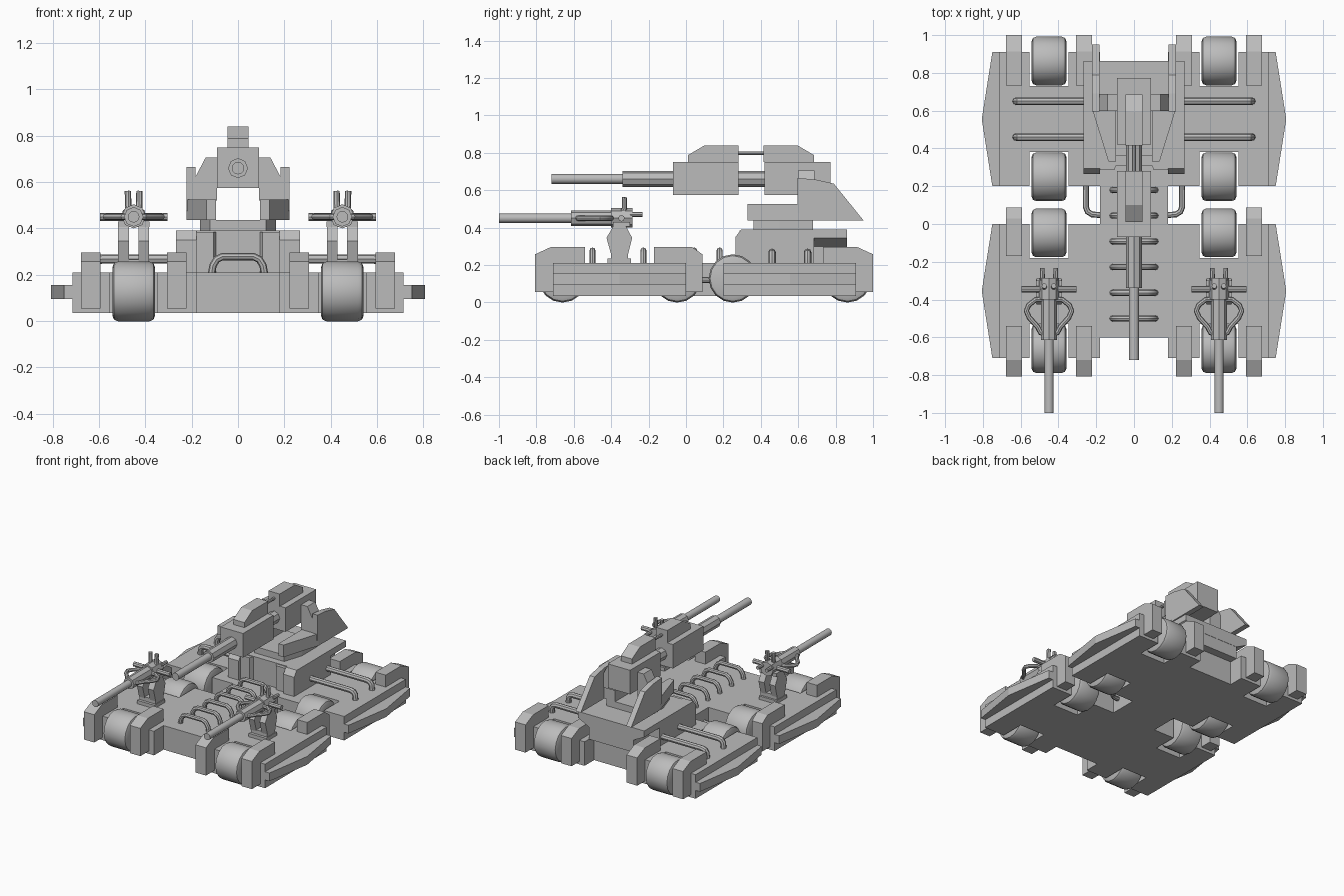
import bpy, bmesh, math
from mathutils import Matrix, Vector

cube = bpy.data.objects.get("Cube")
if cube:
    bpy.data.objects.remove(cube)

grey = bpy.data.materials.new("plain_grey")
grey.use_nodes = True
grey.diffuse_color = (0.5, 0.5, 0.5, 1)
grey.node_tree.nodes["Principled BSDF"].inputs["Base Color"].default_value = (0.5, 0.5, 0.5, 1)


def add(name, mesh, smooth=False):
    ob = bpy.data.objects.new(name, mesh)
    bpy.context.collection.objects.link(ob)
    mesh.materials.clear()
    mesh.materials.append(grey)
    if smooth:
        bpy.ops.object.select_all(action='DESELECT')
        ob.select_set(True)
        bpy.context.view_layer.objects.active = ob
        bpy.ops.object.shade_smooth_by_angle(angle=math.radians(35))
    return ob


def prism(name, pts, axis, lo, hi):
    """Extrude a 2D outline along an axis; outline order is the other two axes."""
    place = {'x': lambda a, b, c: (c, a, b),
             'y': lambda a, b, c: (a, c, b),
             'z': lambda a, b, c: (a, b, c)}[axis]
    bm = bmesh.new()
    low = [bm.verts.new(place(a, b, lo)) for a, b in pts]
    top = [bm.verts.new(place(a, b, hi)) for a, b in pts]
    bm.faces.new(low)
    bm.faces.new(top)
    for i in range(len(pts)):
        j = (i + 1) % len(pts)
        bm.faces.new((low[i], low[j], top[j], top[i]))
    bmesh.ops.recalc_face_normals(bm, faces=bm.faces)
    me = bpy.data.meshes.new(name)
    bm.to_mesh(me)
    bm.free()
    return add(name, me)


def box(name, x0, x1, y0, y1, z0, z1):
    return prism(name, [(x0, y0), (x1, y0), (x1, y1), (x0, y1)], 'z', z0, z1)


def side_prism(name, pts, s, x0, x1):
    return prism(name, pts, 'x', min(s * x0, s * x1), max(s * x0, s * x1))


def rod(name, start, end, radius, sides=12):
    a, b = Vector(start), Vector(end)
    turn = (b - a).to_track_quat('Z', 'Y').to_matrix().to_4x4()
    bm = bmesh.new()
    bmesh.ops.create_cone(bm, cap_ends=True, segments=sides, radius1=radius, radius2=radius,
                          depth=(b - a).length, matrix=Matrix.Translation((a + b) / 2) @ turn)
    me = bpy.data.meshes.new(name)
    bm.to_mesh(me)
    bm.free()
    return add(name, me, sides > 8)


def pipe(name, pts, radius):
    cu = bpy.data.curves.new(name, 'CURVE')
    cu.dimensions = '3D'
    cu.bevel_depth = radius
    cu.bevel_resolution = 2
    cu.use_fill_caps = True
    sp = cu.splines.new('POLY')
    sp.points.add(len(pts) - 1)
    for p, co in zip(sp.points, pts):
        p.co = (*co, 1)
    tmp = bpy.data.objects.new(name, cu)
    me = bpy.data.meshes.new_from_object(tmp)
    bpy.data.objects.remove(tmp)
    return add(name, me, True)


def wheel(name, x, y):
    bm = bmesh.new()
    bmesh.ops.create_cone(bm, cap_ends=True, segments=16, radius1=0.129, radius2=0.129, depth=0.185,
                          matrix=Matrix.Translation((x, y, 0.128)) @ Matrix.Rotation(math.pi / 2, 4, 'Y'))
    rims = [e for e in bm.edges if any(len(f.verts) > 4 for f in e.link_faces)]
    bmesh.ops.bevel(bm, geom=rims, offset=0.025, segments=2, profile=0.5, affect='EDGES')
    me = bpy.data.meshes.new(name)
    bm.to_mesh(me)
    bm.free()
    add(name, me, True)


# Two hull modules with wheel notches, mirrored front to back
half = [(.18, -.6), (.18, -.71), (.348, -.71), (.348, -.53), (.552, -.53), (.552, -.71),
        (.715, -.71), (.715, 0), (.552, 0), (.552, -.18), (.348, -.18), (.348, 0)]
outline = half + [(-x, y) for x, y in reversed(half)]
skirt = [(.715, -.71), (.75, -.71), (.806, -.355), (.75, 0), (.715, 0)]
for part, flip in (("front", lambda y: y), ("rear", lambda y: .2 - y)):
    prism(part + "_hull", [(x, flip(y)) for x, y in outline], 'z', .035, .21)
    for s in (-1, 1):
        prism(part + "_side_skirt", [(s * x, flip(y)) for x, y in skirt], 'z', .095, .155)
box("hull_connector", -.18, .18, 0, .2, .035, .21)

# Wheels, fender blocks and hull pipes
fender = [(-.807, .055), (-.54, .055), (-.54, .297), (-.72, .297), (-.807, .257)]
mid_fender = [(-.17, .055), (.088, .055), (.088, .257), (.03, .297), (-.17, .297)]
for s in (-1, 1):
    for y in (-.66, -.047, .25, .863):
        wheel("wheel", s * .45, y)
    for x0, x1 in ((.222, .307), (.593, .677)):
        side_prism("front_fender", fender, s, x0, x1)
        side_prism("rear_fender", [(.193 - y, z) for y, z in fender], s, x0, x1)
    side_prism("middle_fender", mid_fender, s, .593, .677)
    for y in (.46, .65):
        pipe("deck_pipe", [(s * x, y, z) for x, z in
             ((.2, .268), (.585, .268), (.61, .262), (.622, .245), (.624, .2))], .02)
    pipe("connector_pipe", [(s * x, y, .12) for x, y in
         ((.24, .23), (.255, .2), (.255, .09), (.245, .065), (.22, .05), (.16, .047))], .016)
for i in range(6):
    y = -.5 + i * .136
    arch = [(.115, .2), (.108, .24), (.092, .266), (.068, .278)]
    pts = arch + [(-x, z) for x, z in reversed(arch)]
    pipe("centre_arch", [(x, y, z) for x, z in pts], .016)

# Raised rear deck: side blocks, centre and rear overhang
deck = [(.265, .21), (.685, .21), (.685, .39), (.295, .39), (.265, .35)]
for s in (-1, 1):
    side_prism("deck_side", deck, s, .18, .267)
    prism("deck_cheek", [(s * .18, .285), (s * .105, .285), (s * .085, .33), (s * .18, .33)],
          'z', .21, .385)
box("deck_centre", -.18, .18, .31, .86, .21, .39)
prism("deck_overhang", [(-.18, .3), (.18, .3), (.267, .345), (.267, .39), (-.267, .39), (-.267, .345)],
      'y', .685, .862)

# Turret collar, split base and side fins
prism("turret_collar", [(-.12, .36), (.12, .36), (.165, .5), (.165, .68), (-.165, .68), (-.165, .5)],
      'z', .39, .437)
fin = [(.595, .48), (.68, .437), (.95, .437), (.79, .635), (.69, .657), (.595, .665)]
mount = [(.09, .52), (.185, .52), (.185, .62), (.14, .705), (.09, .705)]
for s in (-1, 1):
    prism("turret_base", [(s * x, y) for x, y in
          ((.095, .33), (.135, .33), (.222, .61), (.222, .68), (.095, .68))], 'z', .437, .525)
    side_prism("turret_fin", fin, s, .183, .223)
    prism("gun_mount", [(s * x, z) for x, z in mount], 'y', .598, .688)

# Main gun: two receivers joined by a barrel, with ridges above
for y0, y1 in ((-.07, .28), (.42, .772)):
    box("gun_receiver", -.09, .09, y0, y1, .575, .75)
ridge = [(.01, .75), (.28, .75), (.28, .84), (.1, .84), (.01, .787)]
side_prism("front_ridge", ridge, 1, -.045, .045)
side_prism("rear_ridge", [(.695 - y, z) for y, z in ridge], 1, -.045, .045)
rod("ridge_rod", (0, .27, .797), (0, .43, .797), .01, 8)
rod("gun_core", (0, .27, .66), (0, .43, .66), .043, 8)
rod("gun_sleeve", (0, -.34, .66), (0, -.06, .66), .043, 8)
rod("gun_barrel", (0, -.72, .66), (0, -.33, .66), .027)

# Two small guns on forked posts
post = [(-.40, .255), (-.31, .255), (-.288, .345), (-.32, .405), (-.39, .405), (-.425, .345)]
for s in (-1, 1):
    c = s * .45
    box("small_gun_foot", c - .07, c + .07, -.42, -.295, .21, .235)
    box("small_gun_neck", c - .065, c + .065, -.4, -.31, .235, .265)
    for t in (-1, 1):
        prism("post_fork", post, 'x', c + t * .044 - .023, c + t * .044 + .023)
        grip = [(.03, -.4), (.07, -.4), (.108, -.43), (.12, -.46), (.105, -.495), (.06, -.545),
                (.045, -.575), (.02, -.585)]
        pipe("small_gun_grip", [(c + t * x, y, .45) for x, y in grip], .014)
        pipe("small_gun_handle", [(c, -.345, .45), (c + t * .145, -.345, .45)], .017)
        pipe("upright_prong", [(c + t * x, y, z) for x, y, z in
             ((.022, -.345, .47), (.024, -.33, .5), (.025, -.328, .562))], .014)
        pipe("rear_prong", [(c + t * x, y, .47) for x, y in ((.035, -.3), (.036, -.232))], .013)
    box("small_gun_body", c - .068, c + .068, -.39, -.3, .405, .43)
    rod("small_gun_breech", (c, -.4, .452), (c, -.285, .452), .052, 8)
    rod("small_gun_sleeve", (c, -.615, .45), (c, -.37, .45), .042, 8)
    rod("small_gun_barrel", (c, -1, .45), (c, -.6, .45), .025)
